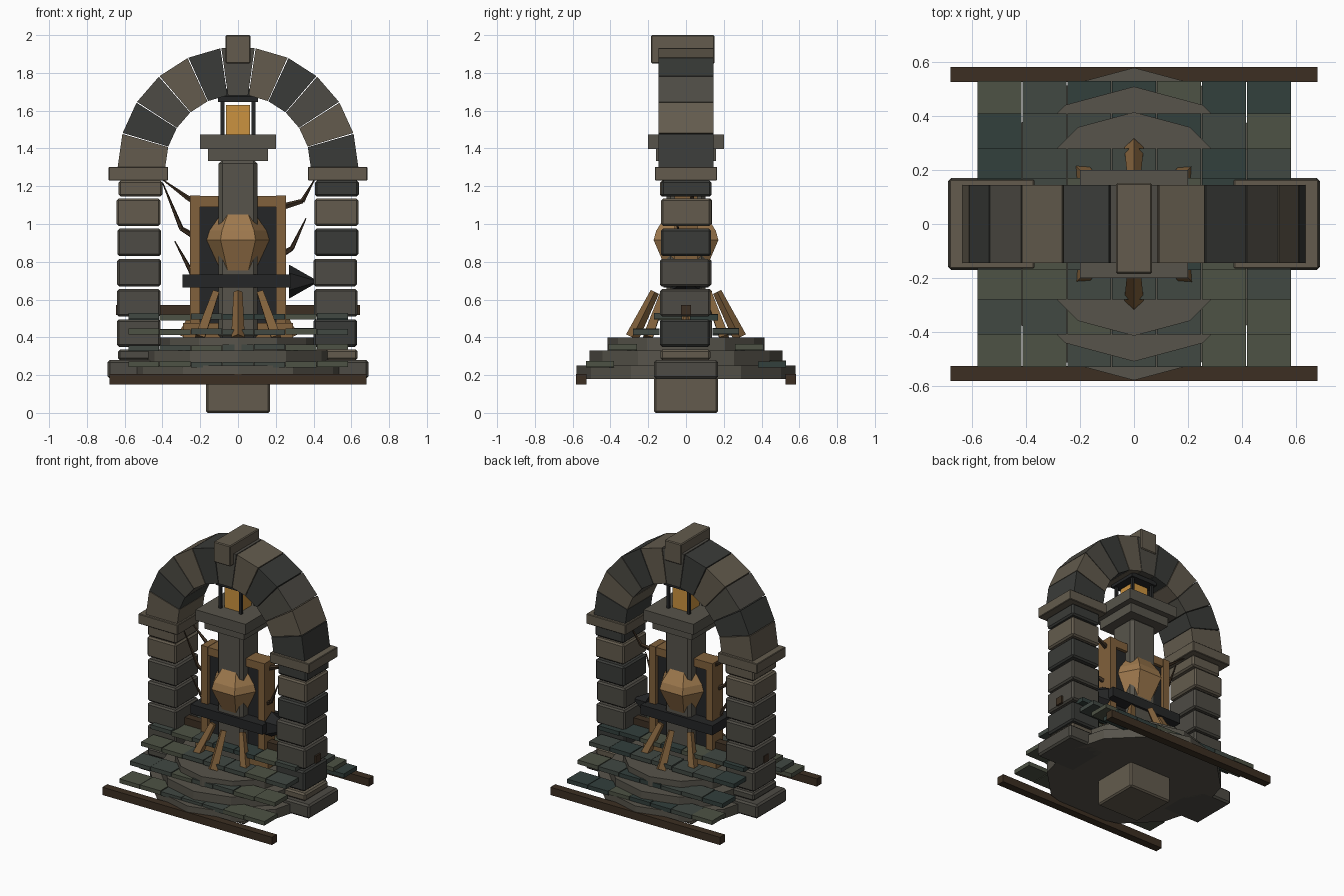
import bpy, bmesh, math, random
from mathutils import Vector, Matrix

if "Cube" in bpy.data.objects:
    bpy.data.objects.remove(bpy.data.objects["Cube"])
random.seed(7)


def mat(name, c):
    m = bpy.data.materials.new(name)
    m.diffuse_color = (*c, 1)
    m.use_nodes = True
    m.node_tree.nodes["Principled BSDF"].inputs["Base Color"].default_value = m.diffuse_color
    return m


STONES = [mat("stone_tan", (.125, .105, .075)), mat("stone_grey", (.075, .07, .058)),
          mat("stone_dark", (.042, .044, .040))]
SLATES = [mat("slate_green", (.075, .085, .058)), mat("slate_teal", (.032, .050, .045)),
          mat("slate_mid", (.052, .065, .055))]
PILLAR = mat("pillar_stone", (.095, .088, .070))
WOOD = mat("dark_wood", (.045, .028, .016))
BRASS = mat("bronze", (.34, .19, .075))
FRAME = mat("frame_wood", (.22, .12, .045))
IRON = mat("iron", (.018, .019, .020))
GLOW = mat("amber_glass", (.60, .29, .05))


def make(name, bm, m, bevel=0):
    bmesh.ops.recalc_face_normals(bm, faces=bm.faces[:])
    me = bpy.data.meshes.new(name)
    bm.to_mesh(me)
    bm.free()
    ob = bpy.data.objects.new(name, me)
    bpy.context.collection.objects.link(ob)
    me.materials.append(m)
    if bevel:
        b = ob.modifiers.new("bevel", 'BEVEL')
        b.width, b.segments = bevel, 1
    return ob


def box(name, x, y, z, m, bevel=0):
    bm = bmesh.new()
    bmesh.ops.create_cube(bm, size=1)
    for v in bm.verts:
        v.co = [r[0] + (c + .5) * (r[1] - r[0]) for c, r in zip(v.co, (x, y, z))]
    return make(name, bm, m, bevel)


def lathe(name, rings, n, m, start=0, sy=1):
    """n-sided solid from (radius, z) rings."""
    bm = bmesh.new()
    loops = [[bm.verts.new((r * math.cos(start + i * math.tau / n),
                            sy * r * math.sin(start + i * math.tau / n), z))
              for i in range(n)] for r, z in rings]
    for a, b in zip(loops, loops[1:]):
        for i in range(n):
            bm.faces.new((a[i], a[(i + 1) % n], b[(i + 1) % n], b[i]))
    bm.faces.new(loops[0])
    bm.faces.new(loops[-1])
    return make(name, bm, m)


def rod(name, p, q, r1, r2, n, m):
    """Tapered n-sided rod from p to q."""
    p, q = Vector(p), Vector(q)
    bm = bmesh.new()
    M = Matrix.Translation((p + q) / 2) @ (q - p).to_track_quat('Z', 'Y').to_matrix().to_4x4()
    bmesh.ops.create_cone(bm, cap_ends=True, segments=n, radius1=r1, radius2=r2,
                          depth=(q - p).length, matrix=M)
    return make(name, bm, m)


# Foundation block and three round twelve-sided steps
box("foundation_block", (-.17, .17), (-.17, .17), (0, .2), STONES[0], .01)
for r, z0, z1 in ((.58, .18, .25), (.51, .25, .33), (.415, .33, .40)):
    lathe("round_step", [(r, z0), (r, z1)], 12, PILLAR, math.pi / 2)

# Slate rows down both slopes, with ridge and eaves beams
for s in (-1, 1):
    for k, (y0, y1, z) in enumerate(((.38, .53, .245), (.26, .41, .33), (.14, .28, .415), (.02, .17, .495))):
        for i in range(7):
            x = -.583 + i * .1667
            dz = random.uniform(-.006, .006)
            box("roof_slate", (x + .002, x + .165), tuple(sorted((s * y0, s * y1))),
                (z + dz, z + dz + .03), random.choice(SLATES))
    box("eaves_beam", (-.68, .68), (s * .555 - .028, s * .555 + .028), (.15, .206), WOOD)
box("ridge_beam", (-.645, .645), (-.027, .027), (.518, .572), WOOD)

# Piers of bevelled blocks with base and impost
for s in (-1, 1):
    def px(a, b):
        return tuple(sorted((s * a, s * b)))
    box("pier_base", px(.38, .69), (-.17, .17), (.18, .28), STONES[1], .012)
    for z0, z1 in [(.28, .335)] + [(.35 + .16 * i, .495 + .16 * i) for i in range(5)] + [(1.145, 1.23)]:
        d = random.uniform(-.006, .006)
        box("pier_block", px(.405 + d, .637 + d), (-.133 + d, .133 + d), (z0, z1),
            random.choice(STONES), .011)
    box("impost", px(.37, .685), (-.165, .165), (1.23, 1.303), STONES[0], .004)

# Arch of eleven wedge stones, and keystone
for i in range(11):
    a0, a1 = [math.pi * (i + t) / 11 for t in (.015, .985)]
    bm = bmesh.new()
    pts = [(r * math.cos(a), 1.3 + r * math.sin(a)) for r, a in
           ((.385, a0), (.637, a0), (.637, a1), (.385, a1))]
    f = bm.faces.new([bm.verts.new((x, -.145, z)) for x, z in pts])
    e = bmesh.ops.extrude_face_region(bm, geom=[f])
    bmesh.ops.translate(bm, vec=(0, .29, 0), verts=[v for v in e['geom'] if isinstance(v, bmesh.types.BMVert)])
    make("arch_stone", bm, STONES[(2, 0, 1)[i % 3]])
box("keystone", (-.067, .067), (-.185, .152), (1.85, 2.0), STONES[0], .006)

# Central pillar and stepped capital
box("pillar", (-.103, .103), (-.103, .103), (.39, 1.34), PILLAR, .02)
box("capital_lower", (-.158, .158), (-.158, .158), (1.333, 1.40), PILLAR)
box("capital_upper", (-.2, .2), (-.2, .2), (1.398, 1.475), PILLAR)

# Lantern on the capital
box("lantern_glass", (-.063, .063), (-.063, .063), (1.475, 1.63), GLOW)
for x in (-.082, .082):
    for y in (-.082, .082):
        box("lantern_post", (x - .01, x + .01), (y - .01, y + .01), (1.475, 1.65), IRON)
q = math.sqrt(2)
lathe("lantern_roof", [(.105 * q, 1.645), (.105 * q, 1.675), (.03 * q, 1.74)], 4, IRON, math.pi / 4)

# Faceted bronze vessel around the pillar
lathe("bronze_vessel", [(.095, .72), (.185, .915), (.17, .965), (.10, 1.065)], 6, BRASS, 0, 1.07)

# Pointer bar with arrow head
box("pointer_bar", (-.295, .28), (-.12, .12), (.665, .733), IRON)
rod("pointer_head", (.27, 0, .695), (.425, 0, .695), .09, .002, 6, IRON)

# Wooden frame with dark panel
for x in (-.228, .228):
    box("frame_post", (x - .026, x + .026), (-.06, .06), (.41, 1.15), FRAME)
box("frame_top", (-.254, .254), (-.058, .058), (1.09, 1.148), FRAME)
box("frame_sill", (-.29, .29), (-.07, .07), (.40, .475), FRAME)
box("frame_panel", (-.205, .205), (-.035, .035), (.47, 1.095), IRON)

# Sloping struts around the pillar foot
for i in range(8):
    c, s = math.cos(i * math.pi / 4), math.sin(i * math.pi / 4)
    rod("foot_strut", (.285 * c, .285 * s, .40), (.165 * c, .165 * s, .64), .036, .024, 4, FRAME)

# Bare twigs
for path in ([(-.16, 0, .89), (-.30, -.03, .975), (-.40, -.05, 1.22)],
             [(-.2, 0, 1.10), (-.27, .02, 1.14), (-.40, .04, 1.235)],
             [(-.2, 0, .66), (-.25, -.04, .75), (-.335, -.06, .91)],
             [(.2, 0, 1.08), (.34, .03, 1.12), (.405, .05, 1.235)],
             [(.2, 0, .82), (.285, -.03, .87), (.36, -.05, 1.03)]):
    for k in range(2):
        rod("twig", path[k], path[k + 1], (.020, .013)[k], (.013, .003)[k], 5, WOOD)
